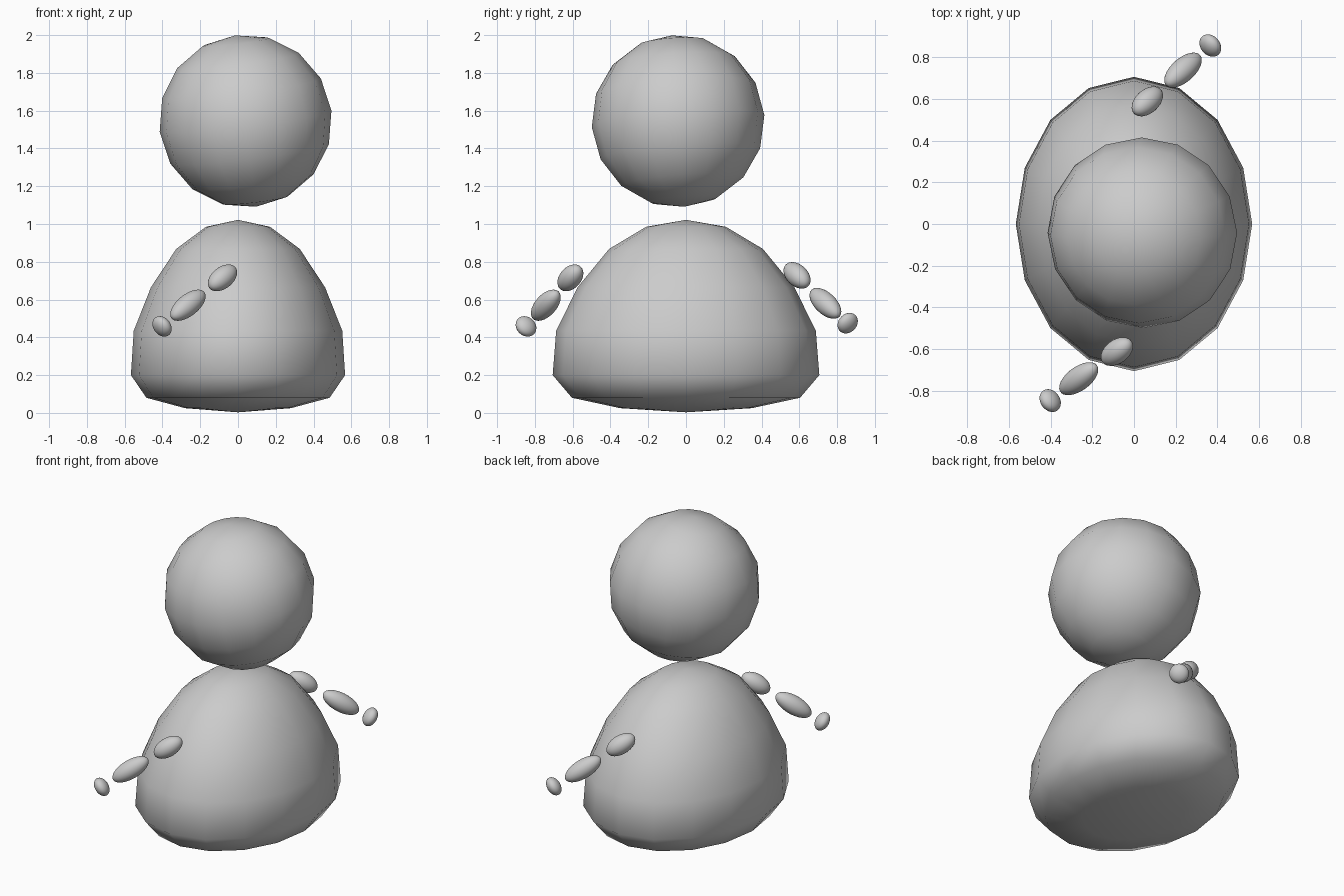
import bpy, bmesh, math
from mathutils import Vector

if "Cube" in bpy.data.objects:
    bpy.data.objects.remove(bpy.data.objects["Cube"])


def finish(name, bm):
    bmesh.ops.recalc_face_normals(bm, faces=bm.faces[:])
    for f in bm.faces:
        f.smooth = True
    mesh = bpy.data.meshes.new(name)
    bm.to_mesh(mesh)
    bm.free()
    obj = bpy.data.objects.new(name, mesh)
    bpy.context.collection.objects.link(obj)
    return obj


def ellipsoid(name, centre, radii, segments, rings):
    bm = bmesh.new()
    bmesh.ops.create_uvsphere(bm, u_segments=segments, v_segments=rings, radius=1)
    bmesh.ops.scale(bm, vec=radii, verts=bm.verts)
    obj = finish(name, bm)
    obj.location = centre
    return obj


# Body: flat-bottomed dome, 16 sides, wider front to back
SIDES, DEPTH = 16, 1.245
profile = [(0.28, 0.025), (0.485, 0.08), (0.567, 0.2), (0.552, 0.435),
           (0.461, 0.665), (0.327, 0.868), (0.17, 0.985)]
bm = bmesh.new()
rings = []
for r, z in profile:
    angles = [2 * math.pi * i / SIDES for i in range(SIDES)]
    rings.append([bm.verts.new((r * math.cos(a), DEPTH * r * math.sin(a), z))
                  for a in angles])
bottom, top = bm.verts.new((0, 0, 0.003)), bm.verts.new((0, 0, 1.022))
for i in range(SIDES):
    j = (i + 1) % SIDES
    bm.faces.new((bottom, rings[0][j], rings[0][i]))
    bm.faces.new((top, rings[-1][i], rings[-1][j]))
    for lo, hi in zip(rings, rings[1:]):
        bm.faces.new((lo[i], lo[j], hi[j], hi[i]))
finish("body", bm)

# Head: low-poly ball, slightly tilted
head = ellipsoid("head", (0.04, -0.042, 1.545), (0.458,) * 3, 16, 8)
head.rotation_euler = (math.radians(4), math.radians(-7), 0)

# Arms: two long beads and a flattened hand, strung along one direction
arms = {
    "front": [(-0.082, -0.612, 0.715), (-0.265, -0.742, 0.57), (-0.402, -0.847, 0.458)],
    "back": [(0.064, 0.588, 0.728), (0.235, 0.738, 0.58), (0.366, 0.856, 0.475)],
}
parts = [("upper_arm", (0.057, 0.057, 0.096)),
         ("forearm", (0.057, 0.057, 0.124)),
         ("hand", (0.059, 0.059, 0.040))]
for side, centres in arms.items():
    direction = Vector(centres[2]) - Vector(centres[0])
    for (part, radii), centre in zip(parts, centres):
        obj = ellipsoid(f"{side}_{part}", centre, radii, 32, 16)
        obj.rotation_euler = direction.to_track_quat('Z', 'Y').to_euler()
